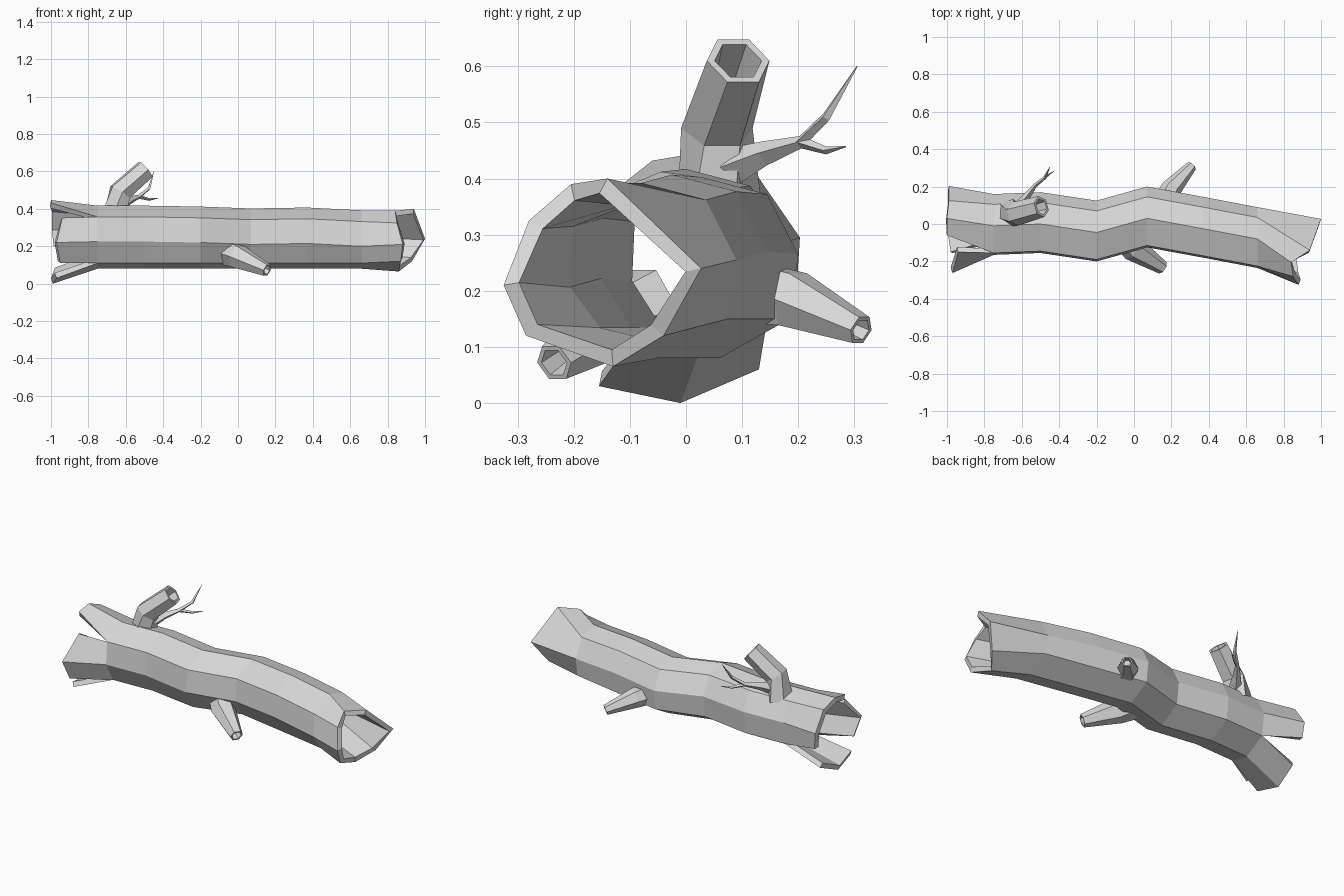
import bpy, bmesh, math
from mathutils import Vector

if "Cube" in bpy.data.objects:
    bpy.data.objects.remove(bpy.data.objects["Cube"])

bark = bpy.data.materials.new("pale_grey_bark")
bark.use_nodes = True
colour = (0.7, 0.7, 0.7, 1)
bark.diffuse_color = colour
bark.node_tree.nodes["Principled BSDF"].inputs["Base Color"].default_value = colour


def finish(bm, name):
    mesh = bpy.data.meshes.new(name)
    bm.to_mesh(mesh)
    bm.free()
    mesh.materials.append(bark)
    obj = bpy.data.objects.new(name, mesh)
    bpy.context.collection.objects.link(obj)
    return obj


def bridge(bm, a, b, closed=True):
    """Join two rows of vertices with quads."""
    n = len(a)
    for i in range(n if closed else n - 1):
        j = (i + 1) % n
        bm.faces.new((a[i], a[j], b[j], b[i]))


def row(bm, points):
    return [bm.verts.new(p) for p in points]


# Hollow trunk: an eight-sided section swept along a wavering line
SECTION = [(-.155, .352), (-.01, .412), (.105, .382), (.16, .275),
           (.145, .15), (.02, .08), (-.1, .11), (-.165, .22)]
STATIONS = [(-.75, .0, .005), (-.5, .01, .005), (-.2, -.035, 0),
            (.07, .04, -.01), (.37, -.015, -.005), (.66, -.07, -.02)]
bm = bmesh.new()
rings = [row(bm, [(x, y + c, z + (dz if z > .2 else 0)) for y, z in SECTION])
         for x, c, dz in STATIONS]

# Flared, slanted mouth at the right end
rings.append(row(bm, [(.85, -.28, .325), (.84, -.205, .39), (.94, -.14, .4),
                      (1, .027, .24), (.93, -.04, .12), (.86, -.13, .065),
                      (.87, -.285, .12), (.88, -.325, .21)]))
for left, right in zip(rings, rings[1:]):
    bridge(bm, right, left)

# Split left end: three separate staves spreading from the first ring
STAVES = [
    (0, [(-1, -.06, .432), (-1, .03, .447), (-.99, .125, .408),
         (-.99, .203, .295), (-.98, .197, .2)]),
    (4, [(-.97, .13, .06), (-.99, -.01, 0), (-.97, -.155, .03)]),
    (6, [(-.95, -.22, .11), (-.97, -.262, .22), (-.94, -.15, .352)]),
]
for start, points in STAVES:
    root = [rings[0][(start + i) % len(SECTION)] for i in range(len(points))]
    bridge(bm, root, row(bm, points), closed=False)
trunk = finish(bm, "hollow_trunk")
wall = trunk.modifiers.new("wall", 'SOLIDIFY')
wall.thickness = .03
wall.offset = -1


def limb(name, path, radii, sides=6, hollow=True):
    """Faceted tapering limb along a path, with a hollow broken end."""
    bm = bmesh.new()
    path = [Vector(p) for p in path]

    def ring(centre, direction, radius):
        turn = direction.to_track_quat('Z', 'Y')
        angles = [2 * math.pi * i / sides for i in range(sides)]
        return row(bm, [centre + turn @ Vector((math.cos(a), math.sin(a), 0)) * radius
                        for a in angles])

    last = None
    for i, (p, r) in enumerate(zip(path, radii)):
        direction = (path[min(i + 1, len(path) - 1)] - path[max(i - 1, 0)]).normalized()
        if i == len(path) - 1:
            direction = (p - path[i - 1]).normalized()
        now = ring(p, direction, r)
        if last:
            bridge(bm, last, now)
        last = now
    if hollow:
        for depth, scale in ((0, .75), (radii[-1] * 1.8, .6)):
            now = ring(path[-1] - direction * depth, direction, radii[-1] * scale)
            bridge(bm, last, now)
            last = now
    bm.faces.new(last)
    return finish(bm, name)


limb("top_branch", [(-.66, .06, .36), (-.63, .055, .49), (-.495, .093, .61)],
     [.075, .065, .058])
limb("front_branch", [(-.05, -.06, .17), (.0, -.135, .145), (.155, -.235, .072)],
     [.08, .068, .036])
limb("back_branch", [(.15, .09, .2), (.2, .19, .185), (.31, .312, .13)],
     [.065, .055, .028])

# Forked twig behind the top branch
FORK = (-.53, .205, .465)
limb("twig_stem", [(-.62, .08, .42), (-.58, .14, .445), FORK],
     [.035, .022, .011], 4, False)
limb("twig_upper_tip", [FORK, (-.475, .25, .51), (-.45, .305, .6)],
     [.011, .009, .001], 4, False)
limb("twig_lower_tip", [FORK, (-.475, .25, .45), (-.425, .285, .457)],
     [.011, .007, .001], 4, False)
